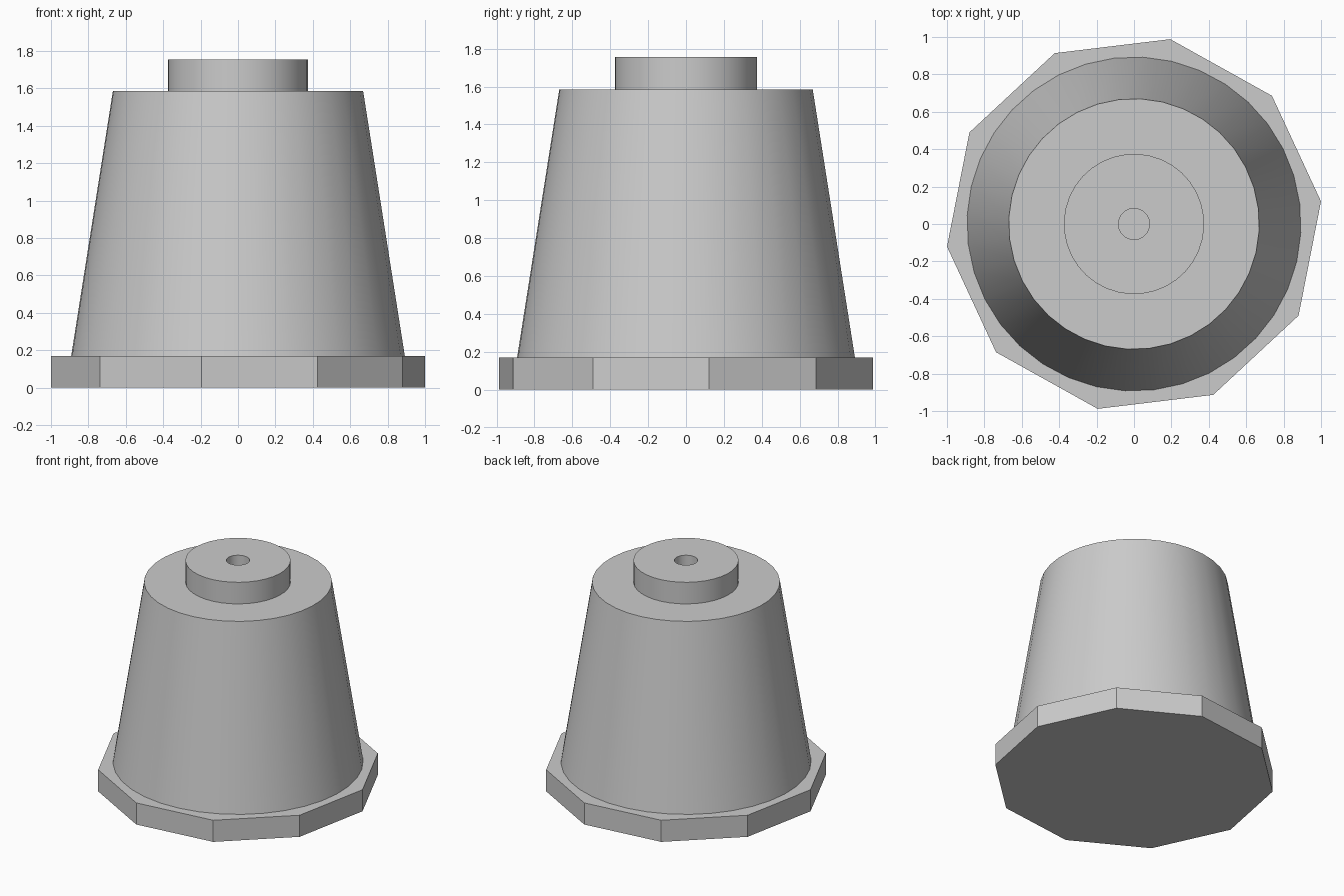
import bpy
import math

if "Cube" in bpy.data.objects:
    bpy.data.objects.remove(bpy.data.objects["Cube"], do_unlink=True)

TURN = math.radians(6.9)

grey = bpy.data.materials.new("plain_grey")
grey.use_nodes = True
grey.diffuse_color = (0.6, 0.6, 0.6, 1)
grey.node_tree.nodes["Principled BSDF"].inputs["Base Color"].default_value = (0.6, 0.6, 0.6, 1)


def lathe(name, profile, sides, smooth=True):
    """Spin (radius, z) points about z; the zero-radius ends become caps."""
    verts, faces, rings = [], [], []
    for r, z in profile:
        start = len(verts)
        count = sides if r > 0 else 1
        for i in range(count):
            a = TURN + math.tau * i / sides
            verts.append((r * math.cos(a), r * math.sin(a), z))
        rings.append([start + i % count for i in range(sides)])
    for low, high in zip(rings, rings[1:]):
        if len(set(low)) == 1:
            faces.append(high[::-1])
        elif len(set(high)) == 1:
            faces.append(low)
        else:
            for i in range(sides):
                j = (i + 1) % sides
                faces.append((low[i], low[j], high[j], high[i]))
    # Cap centres are unused, because each cap is one flat face
    used = sorted({v for f in faces for v in f})
    remap = {v: i for i, v in enumerate(used)}
    mesh = bpy.data.meshes.new(name)
    mesh.from_pydata([verts[v] for v in used], [], [[remap[v] for v in f] for f in faces])
    mesh.materials.append(grey)
    obj = bpy.data.objects.new(name, mesh)
    bpy.context.collection.objects.link(obj)
    if smooth:
        bpy.ops.object.select_all(action="DESELECT")
        obj.select_set(True)
        bpy.context.view_layer.objects.active = obj
        bpy.ops.object.shade_smooth_by_angle(angle=math.radians(30))
    return obj


# Ten-sided base plate
lathe("base_plate", [(0, 0), (1.007, 0), (1.007, 0.17), (0, 0.17)], 10, smooth=False)

# Tapered body
lathe("tapered_body", [(0.893, 0.17), (0.67, 1.585), (0, 1.585)], 36)

# Collar with a central hole
lathe("top_collar", [(0.375, 1.585), (0.375, 1.755), (0.083, 1.755), (0.083, 1.585)], 36)
